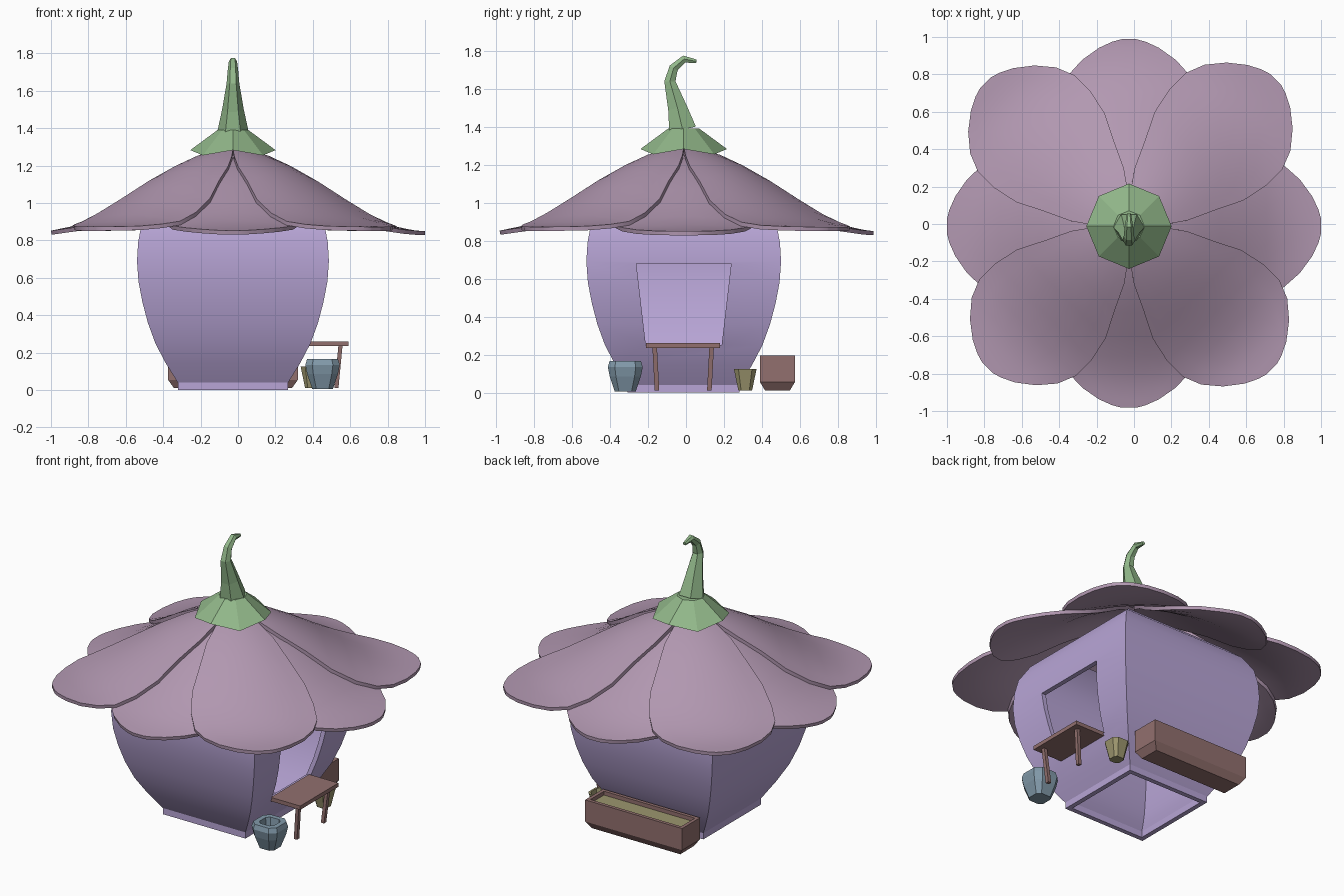
import bpy, bmesh, math
from mathutils import Matrix

cube = bpy.data.objects.get("Cube")
if cube:
    bpy.data.objects.remove(cube, do_unlink=True)

CX, CY = -0.027, -0.012      # centre of the house


def material(name, *srgb):
    lin = [((c / 255 + 0.055) / 1.055) ** 2.4 for c in srgb] + [1]
    m = bpy.data.materials.new(name)
    m.use_nodes = True
    m.diffuse_color = lin
    m.node_tree.nodes["Principled BSDF"].inputs["Base Color"].default_value = lin
    return m


PETAL = material("dusty mauve", 178, 152, 177)
WALL = material("lavender", 184, 165, 214)
GREEN = material("leaf green", 146, 184, 138)
WOOD = material("rosy brown", 146, 112, 110)
BLUE = material("slate blue", 130, 154, 170)
OLIVE = material("dull olive", 156, 150, 110)

SQUARE = [(1, 1), (-1, 1), (-1, -1), (1, -1)]
CHAMFER = [(1, .6), (.6, 1), (-.6, 1), (-1, .6), (-1, -.6), (-.6, -1), (.6, -1), (1, -.6)]


def finish(name, bm, mats, angle=None):
    me = bpy.data.meshes.new(name)
    bm.to_mesh(me)
    bm.free()
    ob = bpy.data.objects.new(name, me)
    bpy.context.collection.objects.link(ob)
    for m in mats:
        me.materials.append(m)
    if angle:
        smooth(ob, angle)
    return ob


def select(ob):
    bpy.ops.object.select_all(action='DESELECT')
    ob.select_set(True)
    bpy.context.view_layer.objects.active = ob


def smooth(ob, angle):
    select(ob)
    bpy.ops.object.shade_smooth_by_angle(angle=math.radians(angle))


def loft(name, rings, mats, at=(0, 0), shape=SQUARE, wrap=False):
    """Rings are (half_x, half_y, z[, shift_x, shift_y]); a second material fills the top cap."""
    bm = bmesh.new()
    loops = []
    for hx, hy, z, *shift in rings:
        dx, dy = shift or (0, 0)
        loops.append([bm.verts.new((at[0] + dx + hx * a, at[1] + dy + hy * b, z)) for a, b in shape])
    pairs = list(zip(loops, loops[1:]))
    if wrap:
        pairs.append((loops[-1], loops[0]))
    n = len(shape)
    for lo, hi in pairs:
        for i in range(n):
            j = (i + 1) % n
            bm.faces.new((lo[i], lo[j], hi[j], hi[i]))
    if not wrap:
        bm.faces.new(loops[0][::-1])
        bm.faces.new(loops[-1]).material_index = len(mats) - 1
    bmesh.ops.recalc_face_normals(bm, faces=bm.faces)
    return finish(name, bm, mats)


def interp(table, t):
    for (a, p), (b, q) in zip(table, table[1:]):
        if t <= b:
            return p + (q - p) * max(0, t - a) / (b - a)
    return table[-1][1]


# House wall: hollow square shell with a bulging profile, open below
outer = [(.295, 0), (.295, .04), (.36, .145), (.415, .25), (.455, .36), (.484, .47), (.505, .58),
         (.513, .69), (.507, .79), (.49, .88), (.44, .97), (.36, 1.04)]
T = 0.03
profile = outer + [(w - T, z) for w, z in reversed(outer)]
house = loft("house_wall", [(w, w, z) for w, z in profile], [WALL], (CX, CY), wrap=True)

# Serving window on the +x wall
cutter = loft("window_cutter", [(.2, .2, .25), (.2, .25, .68)], [WALL], (.5, CY))
cutter.hide_render = True
cut = house.modifiers.new("window", 'BOOLEAN')
cut.object = cutter
cut.solver = 'EXACT'
select(house)
bpy.ops.object.modifier_apply(modifier="window")
bpy.data.objects.remove(cutter, do_unlink=True)
smooth(house, 30)

# Roof petals
WIDTH = [(.04, .04), (.14, .13), (.24, .2), (.38, .265), (.52, .335), (.66, .365), (.78, .365),
         (.88, .325), (.97, .25), (1.04, .16), (1.075, .09), (1.09, .04)]
HEIGHT = [(0, 1.31), (.2, 1.25), (.39, 1.16), (.59, 1.035), (.71, .965), (.84, .905),
          (.97, .878), (1.1, .872)]


def petal(name, angle, length, drop):
    bm = bmesh.new()
    k = length / WIDTH[-1][0]
    cols = 9
    rows = []
    for u, w in WIDTH:
        row = []
        for j in range(cols):
            s = 2 * j / (cols - 1) - 1
            # the tip rows bow slightly outward in the middle
            x, y = u * k, w * s
            row.append(bm.verts.new((x, y, interp(HEIGHT, math.hypot(x, y)) - drop)))
        rows.append(row)
    for a, b in zip(rows, rows[1:]):
        for j in range(cols - 1):
            bm.faces.new((a[j], b[j], b[j + 1], a[j + 1]))
    bm.transform(Matrix.Translation((CX, CY, 0)) @ Matrix.Rotation(math.radians(angle), 4, 'Z'))
    ob = finish(name, bm, [PETAL])
    solid = ob.modifiers.new("thickness", 'SOLIDIFY')
    solid.thickness = 0.022
    solid.offset = -1
    select(ob)
    bpy.ops.object.modifier_apply(modifier="thickness")
    smooth(ob, 40)


for i, length in enumerate((1.027, 1.0, .973, .97)):
    petal(f"lower_petal_{i + 1}", 90 * i, length, .025)
for i, length in enumerate((1.11, 1.085, 1.07, 1.08)):
    petal(f"upper_petal_{i + 1}", 45 + 90 * i, length, 0)

# Green cap with a gently scalloped rim
cap = bmesh.new()
circle = [math.radians(45 * i) for i in range(8)]
rim = [cap.verts.new((CX + .228 * math.cos(a), CY + .228 * math.sin(a), 1.255 + .028 * (i % 2 == 0)))
       for i, a in enumerate(circle)]
neck = [cap.verts.new((CX + .083 * math.cos(a), CY + .083 * math.sin(a), 1.39)) for a in circle]
for i in range(8):
    j = (i + 1) % 8
    cap.faces.new((rim[i], rim[j], neck[j], neck[i]))
cap.faces.new(neck)
finish("roof_cap", cap, [GREEN])

# Hooked stem
curve = bpy.data.curves.new("stem", 'CURVE')
curve.dimensions = '3D'
curve.bevel_depth = 1
curve.bevel_resolution = 1
curve.use_fill_caps = True
path = [(-.018, 1.385, .083), (-.045, 1.5, .058), (-.085, 1.64, .034), (-.065, 1.71, .028),
        (-.01, 1.757, .022), (.055, 1.745, .011)]
spline = curve.splines.new('POLY')
spline.points.add(len(path) - 1)
for p, (y, z, r) in zip(spline.points, path):
    p.co = (CX, y, z, 1)
    p.radius = r
spline.use_smooth = False
curve.materials.append(GREEN)
stem = bpy.data.objects.new("stem", curve)
bpy.context.collection.objects.link(stem)
select(stem)
bpy.ops.object.convert(target='MESH')

# Counter under the window, on two splayed legs
loft("counter_top", [(.105, .195, .235), (.105, .195, .26)], [WOOD], (.487, -.015))
for side, label in ((-1, "front"), (1, "back")):
    loft(f"counter_leg_{label}", [(.011, .012, .01, -.022, -.012 * side), (.011, .012, .24)],
         [WOOD], (.548, -.015 + .15 * side))

# Planter box with soil behind the house
loft("planter_box", [(.315, .065, .01), (.347, .092, .055), (.347, .092, .195), (.325, .07, .195),
                     (.325, .07, .17)], [WOOD, OLIVE], (CX, .482))

# Pots beside the counter
loft("blue_pot", [(.055, .055, .005), (.082, .082, .085), (.092, .092, .135), (.083, .083, .165),
                  (.052, .052, .165), (.045, .045, .1)], [BLUE], (.452, -.32), CHAMFER)
loft("small_pot", [(.036, .036, .01), (.06, .06, .125), (.048, .048, .125), (.036, .036, .06)],
     [OLIVE], (.395, .312), CHAMFER)
